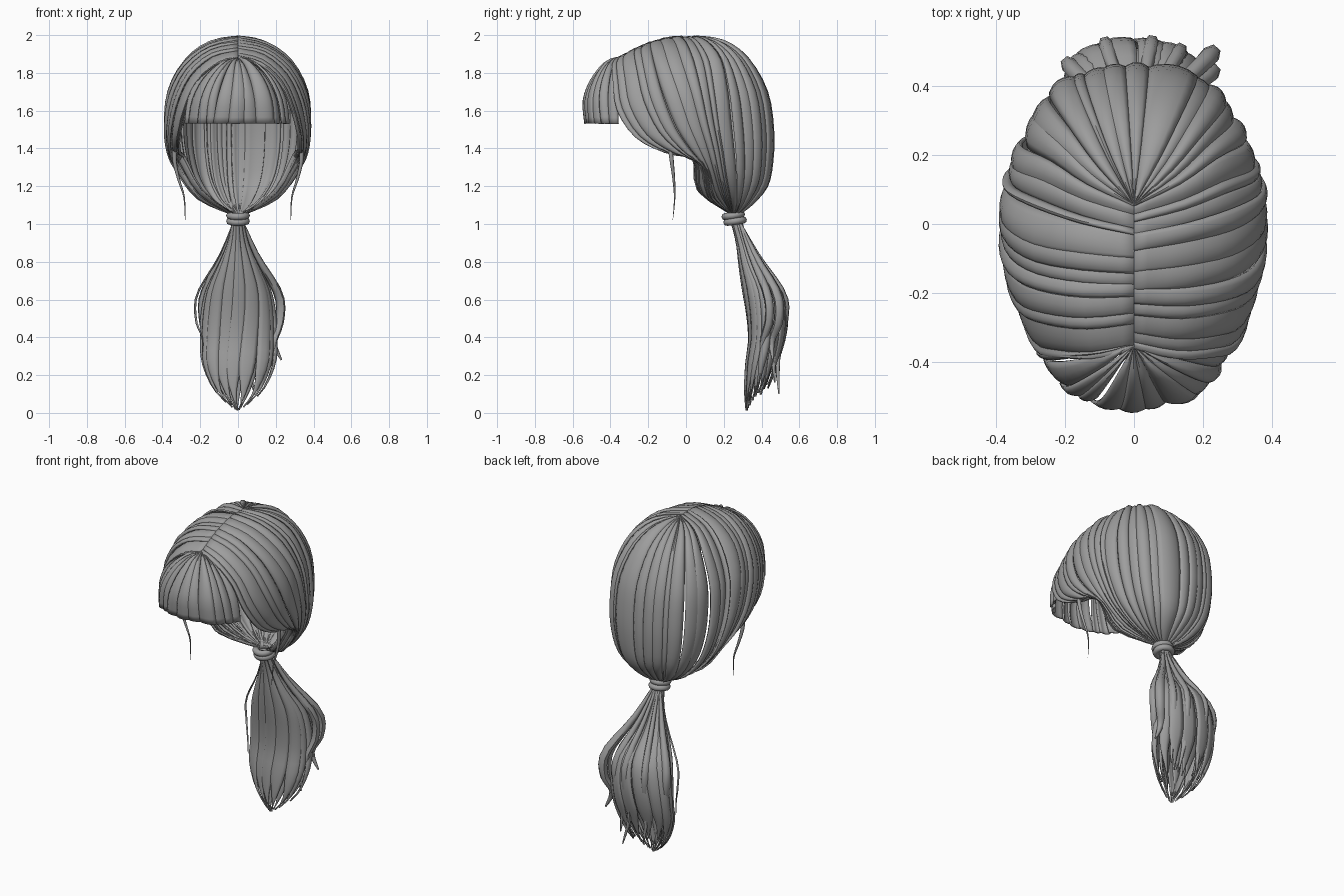
import bpy, bmesh, math, random
from mathutils import Vector as V

if "Cube" in bpy.data.objects:
    bpy.data.objects.remove(bpy.data.objects["Cube"])

random.seed(4)
hair = bpy.data.materials.new("ash_grey_hair")
hair.diffuse_color = (0.34, 0.34, 0.34, 1)
hair.use_nodes = True
hair.node_tree.nodes["Principled BSDF"].inputs["Base Color"].default_value = hair.diffuse_color


def spline(pts, t):
    """Catmull-Rom through evenly spaced points, t in 0..1."""
    n = len(pts) - 1
    f = min(max(t, 0), 1) * n
    i = min(int(f), n - 1)
    f -= i
    a, b, c, d = pts[max(i - 1, 0)], pts[i], pts[i + 1], pts[min(i + 2, n)]
    return b + (c - a) * (f / 2) + (a * 2 - b * 5 + c * 4 - d) * (f * f / 2) \
        + (b * 3 - a - c * 3 + d) * (f ** 3 / 2)


def add_patch(bm, fn, nu, nv, outward):
    """Grid of faces over fn(u, v), turned to face outward."""
    grid = [[bm.verts.new(fn(i / nu, j / nv)) for i in range(nu + 1)] for j in range(nv + 1)]
    faces = [bm.faces.new((grid[j][i], grid[j][i + 1], grid[j + 1][i + 1], grid[j + 1][i]))
             for j in range(nv) for i in range(nu)]
    total = 0
    for f in faces:
        f.normal_update()
        total += f.normal.dot(outward(f.calc_center_median())) * f.calc_area()
    if total < 0:
        bmesh.ops.reverse_faces(bm, faces=faces)


def finish(ob, angle=40):
    ob.data.materials.append(hair)
    bpy.ops.object.select_all(action='DESELECT')
    ob.select_set(True)
    bpy.context.view_layer.objects.active = ob
    bpy.ops.object.shade_smooth_by_angle(angle=math.radians(angle))


def locks_object(name, bm, thickness):
    me = bpy.data.meshes.new(name)
    bm.to_mesh(me)
    bm.free()
    ob = bpy.data.objects.new(name, me)
    bpy.context.collection.objects.link(ob)
    finish(ob)
    m = ob.modifiers.new("thickness", 'SOLIDIFY')
    m.thickness, m.offset = thickness, -1


def between(side, middle, kx, ky):
    """Guide rounding the corner from a side guide to a centre-line guide."""
    return [V((a.x * kx + b.x * (1 - kx), a.y + (b.y - a.y) * ky, (a.z + b.z) / 2))
            for a, b in zip(side, middle)]


def mirrored(half):
    """Half set of guides ending on the centre line, made whole."""
    return half + [[V((-p.x, p.y, p.z)) for p in g] for g in half[-2::-1]]


def cuts(n, jitter):
    return [0] + [(i + random.uniform(-jitter, jitter)) / n for i in range(1, n)] + [1]


def lofted_locks(name, guides, edges, centre, bulge, nv, overlap, thickness, tie):
    """Overlapping locks, each a bulged strip of the surface through the guides."""
    bm = bmesh.new()

    def outward(p):
        return (p - centre).normalized()
    for a, b in zip(edges, edges[1:]):
        lift, wave, end = random.uniform(-.006, .006), random.uniform(-.25, .25), random.uniform(0, .012)
        tilt = random.uniform(-.007, .007)

        def fn(u, v):
            w = u * (1 + 2 * overlap) - overlap
            s = a + (b - a) * (w + wave * math.sin(math.pi * v) * (.04 < a and b < .96))
            t = v * (1 - (0 if tie else end))
            p = spline([spline(g, t) for g in guides], s)
            fade = min(1, .35 + 4 * v) * (min(1, .25 + 4 * (1 - v)) if tie else 1)
            return p + outward(p) * fade * (bulge * (1 - (2 * w - 1) ** 2) + lift + tilt * (2 * w - 1))
        add_patch(bm, fn, 5, nv, outward)
    locks_object(name, bm, thickness)


# Swept-back hair: guides run from the parting, round the head, to the tie
crown = V((0, .05, 1.55))
knot = V((.03, .25, 1.05))
front = [V(p) for p in [(0, -.365, 1.878), (.12, -.39, 1.84), (.225, -.385, 1.74), (.285, -.365, 1.6),
                        (.32, -.27, 1.46), (.32, -.12, 1.385), (.295, .035, 1.36), (.2, .06, 1.18)]]
ear = [V(p) for p in [(0, -.1, 1.987), (.15, -.08, 1.95), (.285, -.05, 1.85), (.365, 0, 1.7),
                      (.38, .05, 1.53), (.36, .1, 1.39), (.31, .14, 1.27), (.2, .18, 1.14)]]
rear = [V(p) for p in [(0, .04, 1.992), (.14, .09, 1.96), (.25, .15, 1.865), (.325, .18, 1.7),
                       (.34, .2, 1.53), (.325, .22, 1.38), (.275, .235, 1.24), (.17, .25, 1.12)]]
back = [V((0, y, z)) for y, z in [(.06, 1.992), (.2, 1.965), (.33, 1.875), (.43, 1.7),
                                  (.462, 1.5), (.458, 1.33), (.43, 1.2), (.35, 1.105)]]
temple = between(front, ear, .5, .5)
temple = [p + (p - crown).normalized() * (.022 if i else .012) for i, p in enumerate(temple)]
corner = between(rear, back, .66, .74)
half = [g + [knot] for g in (front, temple, ear, rear)]
half += [corner + [V((.025, .27, 1.05))], back + [V((0, .28, 1.05))]]
lofted_locks("swept_back_hair", mirrored(half), cuts(34, .42), crown, .009, 24, .16, .012, True)

# Fringe: fans out from the front of the parting to a blunt edge
outer = [V(p) for p in [(0, -.345, 1.88), (.1, -.365, 1.855), (.2, -.37, 1.775),
                        (.262, -.37, 1.66), (.28, -.365, 1.53)]]
middle = [V((0, y, z)) for y, z in [(-.355, 1.882), (-.43, 1.845), (-.5, 1.755),
                                    (-.537, 1.65), (-.528, 1.53)]]
lofted_locks("fringe", mirrored([outer, between(outer, middle, .67, .72), middle]),
             cuts(11, .25), V((0, -.15, 1.55)), .009, 12, .1, .01, False)

# Ponytail: locks around an oval envelope (centre y, height, half width, half depth)
env = [V(p) for p in [(.265, 1.02, .03, .03), (.3, .9, .055, .035), (.34, .78, .105, .06),
                      (.405, .65, .165, .105), (.43, .52, .19, .108), (.428, .39, .195, .097),
                      (.4, .26, .185, .085), (.37, .12, .125, .062), (.335, .01, .02, .02)]]


def tail_out(p):
    return V((p.x, p.y - .4, 0)).normalized()


bm = bmesh.new()
for count, scale, shift in ((15, 1, 0), (10, .74, .3)):
    for k in range(count):
        mid = (k + shift + random.uniform(-.25, .25)) * math.tau / count
        facing = (1 + math.cos(mid)) / 2          # 1 at the front, 0 at the back
        stop = .87 + .125 * facing - random.uniform(0, .07) * (1 - facing)
        half_angle = math.pi / count * 1.2
        lift = random.uniform(-.012, .012)

        def tail(u, v):
            e = spline(env, v * stop)
            w = 2 * u - 1
            a = mid + w * half_angle * min(1, .04 + (1 - v) * 4.5) + .12 * math.sin(5 * v + mid)
            r = scale * (1 + .05 * (1 - w * w)) + lift * 4 * v
            return V((math.sin(a) * e.z * r, e.x - math.cos(a) * e.w * r, e.y))
        add_patch(bm, tail, 4, 20, tail_out)
locks_object("ponytail", bm, .008)


def strand(name, pts, radius, bulb=False):
    """Thin tapered strand along a smooth path."""
    n = 16
    cu = bpy.data.curves.new(name, 'CURVE')
    cu.dimensions, cu.bevel_depth, cu.bevel_resolution = '3D', radius, 1
    sp = cu.splines.new('POLY')
    sp.points.add(n)
    for i, q in enumerate(sp.points):
        q.co = (*spline([V(c) for c in pts], i / n), 1)
        q.radius = (.2 + math.sin(math.pi * i / n)) if bulb else 1.05 - i / n
    ob = bpy.data.objects.new(name, cu)
    bpy.context.collection.objects.link(ob)
    bpy.ops.object.select_all(action='DESELECT')
    ob.select_set(True)
    bpy.context.view_layer.objects.active = ob
    bpy.ops.object.convert(target='MESH')
    finish(bpy.context.view_layer.objects.active, 60)


# Loose wisps in front of the ears
for side, label in ((1, "right"), (-1, "left")):
    strand("ear_wisp_" + label, [(side * x, y, z) for x, y, z in (
        (.335, -.085, 1.42), (.335, -.075, 1.33), (.315, -.065, 1.24),
        (.285, -.06, 1.14), (.28, -.07, 1.02))], .014)

# Stray locks off the ponytail: widest x and y, tip x and height, radius
strays = [(.22, .49, .23, .28, .022), (.222, .44, .18, .25, .02), (-.185, .46, -.15, .2, .02),
          (.05, .522, .09, .1, .018), (-.08, .518, -.05, .14, .018), (.13, .5, .12, .16, .018),
          (-.222, .4, -.19, .3, .005), (.215, .45, .15, .3, .006)]
for i, (x, y, tip, low, r) in enumerate(strays):
    strand("stray_lock_%d" % (i + 1),
           [(x * .1, .28, 1.02), (x * .45, .28 + (y - .28) * .42, .83), (x * .97, y - .01, .63),
            (x, y, .49), (x * .85, y - .035, (low + .49) / 2), (tip, y - .03, low)], r, True)

# Hair tie: two stacked rings
for i, (y, z) in enumerate(((.25, 1.045), (.26, 1.015))):
    bpy.ops.mesh.primitive_torus_add(major_segments=24, minor_segments=8, major_radius=.044,
                                     minor_radius=.019, location=(0, y, z),
                                     rotation=(math.radians(8), 0, 0))
    ob = bpy.context.object
    ob.name = "hair_tie_ring_%d" % (i + 1)
    finish(ob, 60)
